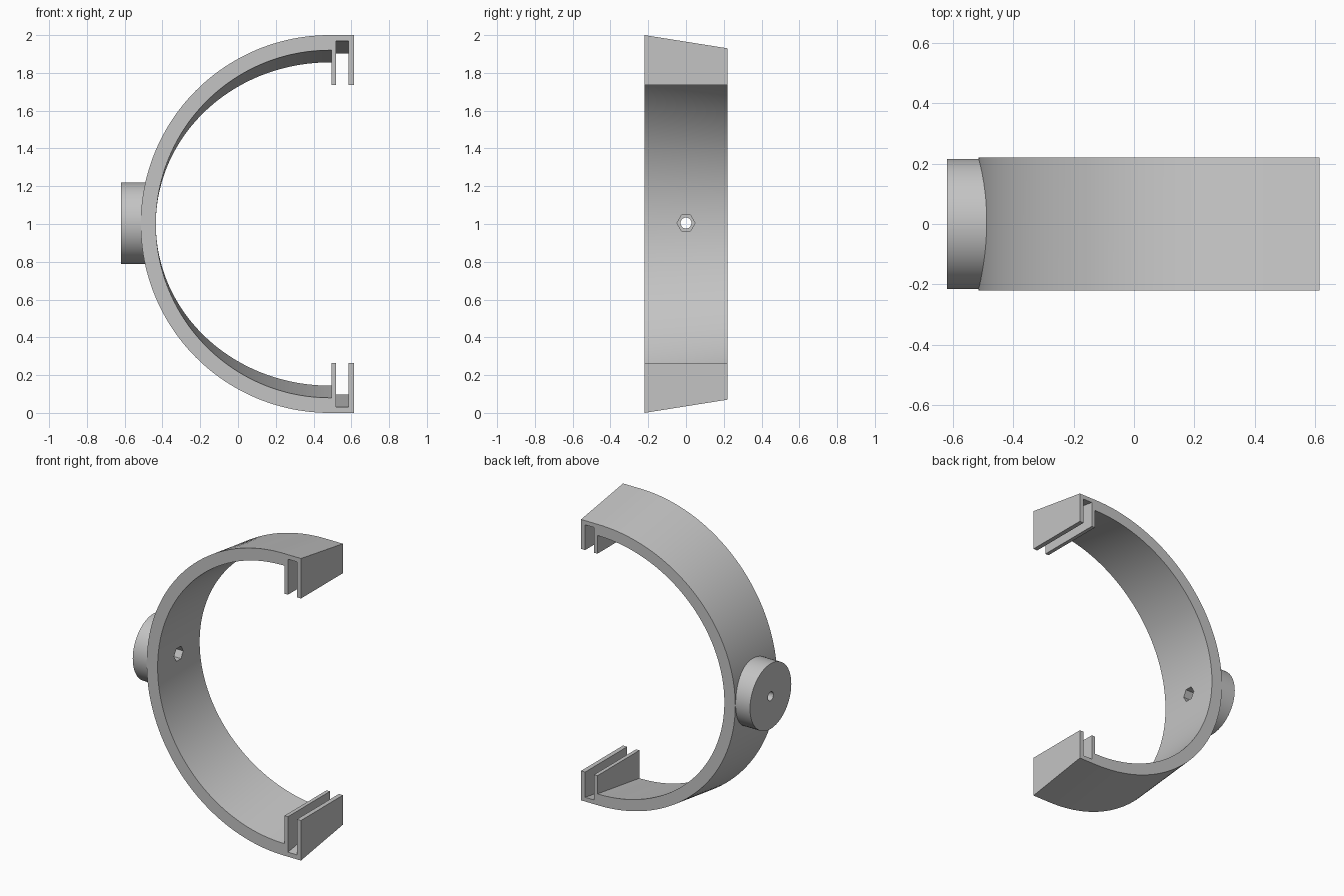
import bpy, bmesh, math
from mathutils import Matrix

cube = bpy.data.objects.get("Cube")
if cube:
    bpy.data.objects.remove(cube, do_unlink=True)

grey = bpy.data.materials.new("plain grey")
grey.use_nodes = True
colour = (0.55, 0.55, 0.55, 1)
grey.diffuse_color = colour
grey.node_tree.nodes["Principled BSDF"].inputs["Base Color"].default_value = colour

CENTRE_X, OUTER, INNER = 0.485, 1.0, 0.92
END_X, TIP = 0.615, 0.735
HALF_DEPTH, BACK_SCALE = 0.22, 0.93
STEPS = 48


def finish(name, bm):
    bmesh.ops.recalc_face_normals(bm, faces=bm.faces)
    mesh = bpy.data.meshes.new(name)
    bm.to_mesh(mesh)
    bm.free()
    mesh.materials.append(grey)
    obj = bpy.data.objects.new(name, mesh)
    bpy.context.collection.objects.link(obj)
    return obj


def x_cylinder(name, radius, x0, x1, sides):
    """Cylinder lying along x at the band's mid height."""
    bm = bmesh.new()
    place = Matrix.Translation(((x0 + x1) / 2, 0, 1.005)) @ Matrix.Rotation(math.pi / 2, 4, "Y")
    bmesh.ops.create_cone(bm, cap_ends=True, segments=sides, radius1=radius,
                          radius2=radius, depth=abs(x1 - x0), matrix=place)
    return finish(name, bm)


def arc(radius, start, end):
    angles = [math.radians(start + (end - start) * i / STEPS) for i in range(STEPS + 1)]
    return [(CENTRE_X + radius * math.cos(a), radius * math.sin(a)) for a in angles]


# Upper half of the C profile: outer arc, slotted end, inner arc
slot_end = [(END_X, OUTER), (END_X, TIP), (0.585, TIP), (0.585, 0.97),
            (0.52, 0.97), (0.52, TIP), (0.495, TIP), (0.495, INNER)]
upper = arc(OUTER, 180, 90) + slot_end + arc(INNER, 90, 180)
profile = upper + [(x, -z) for x, z in reversed(upper[1:-1])]

# Band lofted from the full-height front to the flattened back
bm = bmesh.new()
rings = []
for y, scale in ((-HALF_DEPTH, 1), (HALF_DEPTH, BACK_SCALE)):
    rings.append([bm.verts.new((x, y, 1 + (z if abs(z) == TIP else z * scale)))
                  for x, z in profile])
front, back = rings
bm.faces.new(front)
bm.faces.new(back[::-1])
for i in range(len(profile)):
    j = (i + 1) % len(profile)
    bm.faces.new((front[i], front[j], back[j], back[i]))
band = finish("clamp_band", bm)

# Round boss on the outside of the band
boss = x_cylinder("mounting_boss", 0.216, -0.62, -0.47, 64)

# Bolt hole and hexagonal nut pocket
cutters = [x_cylinder("bolt_hole_cutter", 0.029, -0.8, -0.2, 32),
           x_cylinder("nut_pocket_cutter", 0.048, -0.515, -0.3, 6)]
for part in (band, boss):
    bpy.ops.object.select_all(action="DESELECT")
    part.select_set(True)
    bpy.context.view_layer.objects.active = part
    for cutter in cutters:
        mod = part.modifiers.new(cutter.name, "BOOLEAN")
        mod.operation = "DIFFERENCE"
        mod.solver = "EXACT"
        mod.object = cutter
        bpy.ops.object.modifier_apply(modifier=mod.name)
    bpy.ops.object.shade_smooth_by_angle(angle=math.radians(30))
for cutter in cutters:
    bpy.data.objects.remove(cutter, do_unlink=True)
